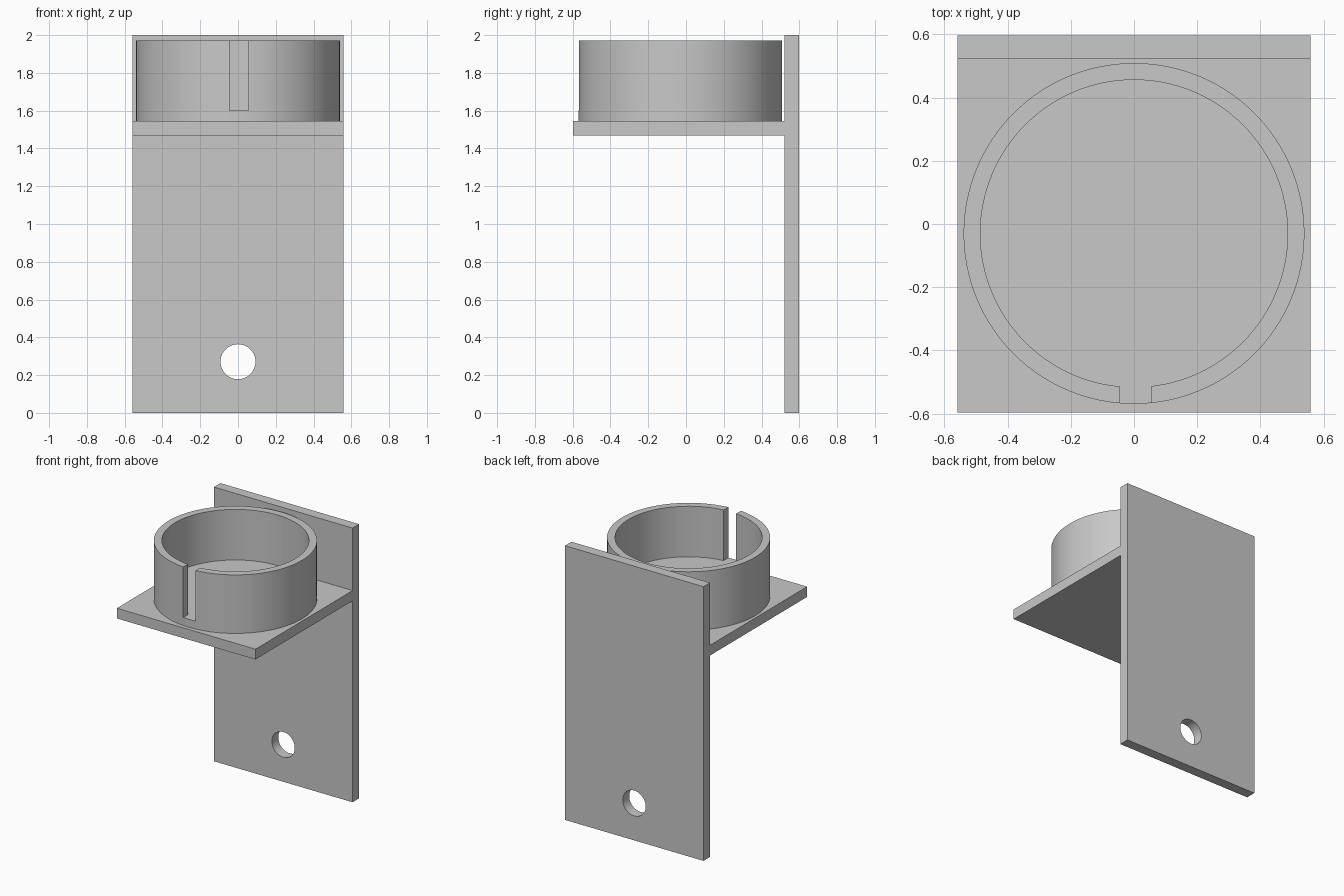
import bpy
import math

cube = bpy.data.objects.get("Cube")
if cube:
    bpy.data.objects.remove(cube, do_unlink=True)

# Shared material
GREY = (0.58, 0.58, 0.58, 1.0)
grey = bpy.data.materials.new("plain grey")
grey.use_nodes = True
grey.diffuse_color = GREY
grey.node_tree.nodes["Principled BSDF"].inputs["Base Color"].default_value = GREY

# Main dimensions
HALF_WIDTH = 0.559
DEPTH = 0.597
WALL_FRONT = 0.522
SHELF_LOW, SHELF_TOP = 1.469, 1.544
CUP_Y, CUP_RADIUS, CUP_INNER = -0.03, 0.539, 0.486
CUP_FLOOR, CUP_TOP = 1.602, 1.971


def finish(obj, name):
    obj.name = name
    obj.data.materials.clear()
    obj.data.materials.append(grey)
    return obj


def box(name, low, high):
    centre = [(a + b) / 2 for a, b in zip(low, high)]
    bpy.ops.mesh.primitive_cube_add(size=1, location=centre)
    obj = bpy.context.object
    obj.scale = [b - a for a, b in zip(low, high)]
    bpy.ops.object.transform_apply(location=False, rotation=False, scale=True)
    return finish(obj, name)


def cylinder(name, radius, length, centre, tilt=0.0, sides=128):
    bpy.ops.mesh.primitive_cylinder_add(vertices=sides, radius=radius, depth=length,
                                        location=centre, rotation=(tilt, 0, 0))
    return finish(bpy.context.object, name)


def cut(target, cutter):
    """Subtract the cutter from the target, then discard it."""
    cutter.hide_render = True
    mod = target.modifiers.new("cut", "BOOLEAN")
    mod.operation = "DIFFERENCE"
    mod.solver = "EXACT"
    mod.object = cutter
    bpy.ops.object.select_all(action="DESELECT")
    bpy.context.view_layer.objects.active = target
    target.select_set(True)
    bpy.ops.object.modifier_apply(modifier=mod.name)
    bpy.data.objects.remove(cutter, do_unlink=True)


def smooth(obj):
    bpy.ops.object.select_all(action="DESELECT")
    bpy.context.view_layer.objects.active = obj
    obj.select_set(True)
    bpy.ops.object.shade_smooth_by_angle(angle=math.radians(30))


# Bracket: side profile of back plate and shelf, extruded across the width
profile = [(DEPTH, 0), (DEPTH, 2), (WALL_FRONT, 2), (WALL_FRONT, SHELF_TOP),
           (-DEPTH, SHELF_TOP), (-DEPTH, SHELF_LOW), (WALL_FRONT, SHELF_LOW), (WALL_FRONT, 0)]
n = len(profile)
verts = [(x, y, z) for x in (-HALF_WIDTH, HALF_WIDTH) for y, z in profile]
faces = [tuple(range(n)), tuple(reversed(range(n, 2 * n)))]
faces += [(i, i + n, (i + 1) % n + n, (i + 1) % n) for i in range(n)]
mesh = bpy.data.meshes.new("bracket")
mesh.from_pydata(verts, [], faces)
bracket = bpy.data.objects.new("bracket", mesh)
bpy.context.collection.objects.link(bracket)
finish(bracket, "bracket")
bpy.context.view_layer.objects.active = bracket
bracket.select_set(True)
bpy.ops.object.mode_set(mode="EDIT")
bpy.ops.mesh.select_all(action="SELECT")
bpy.ops.mesh.normals_make_consistent(inside=False)
bpy.ops.object.mode_set(mode="OBJECT")

# Screw hole through the back plate
cut(bracket, cylinder("hole_cutter", 0.0925, 0.4, (0, DEPTH, 0.271), math.pi / 2, 64))
smooth(bracket)

# Round holder: solid drum, hollowed from above, with a slot at the front
base = SHELF_TOP - 0.01
holder = cylinder("round_holder", CUP_RADIUS, CUP_TOP - base, (0, CUP_Y, (CUP_TOP + base) / 2))
cut(holder, cylinder("hollow_cutter", CUP_INNER, 1, (0, CUP_Y, CUP_FLOOR + 0.5)))
cut(holder, box("slot_cutter", (-0.045, -0.8, CUP_FLOOR), (0.055, -0.4, 2.2)))
smooth(holder)
